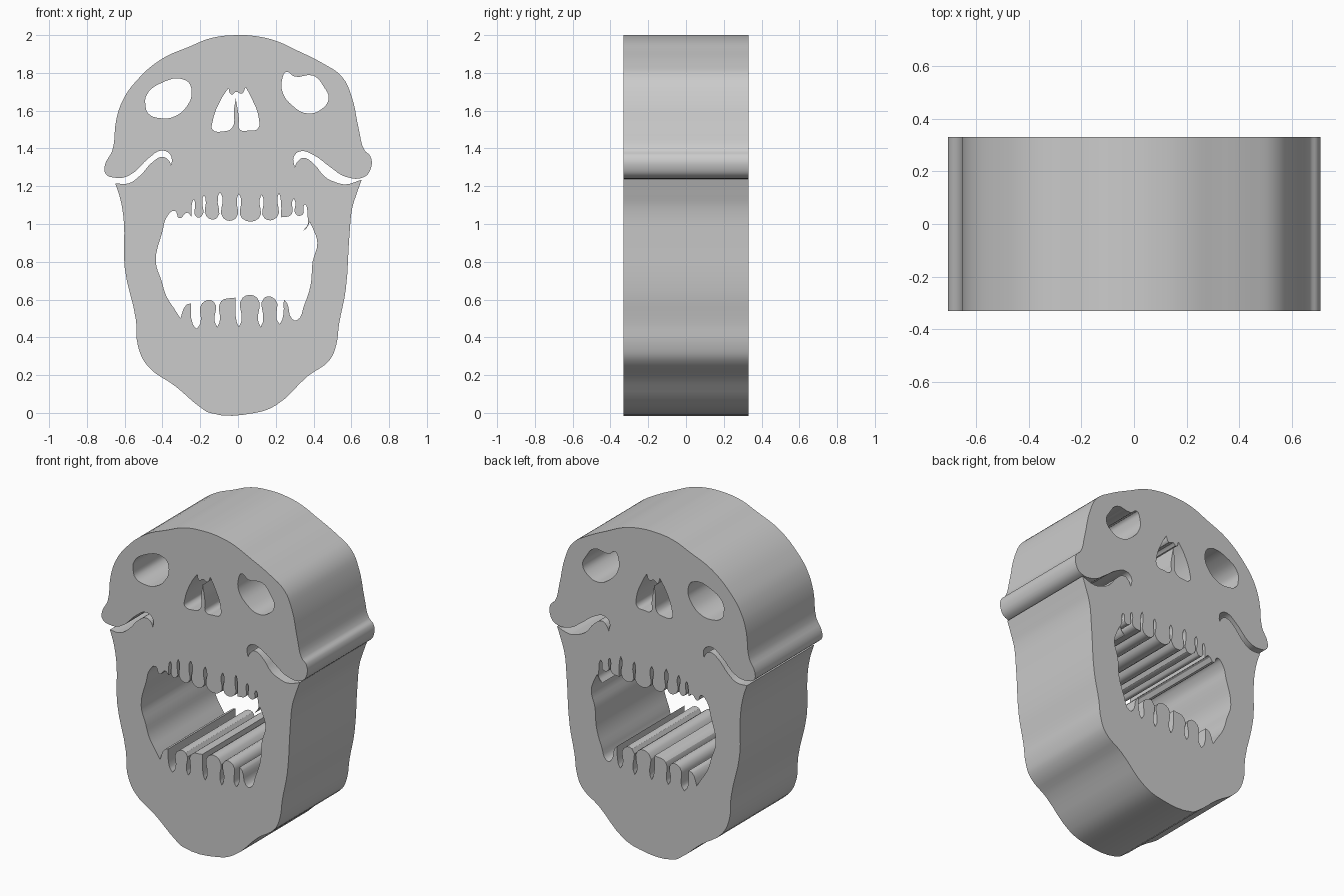
import bpy
import bmesh
import math
from mathutils import Vector

HALF_DEPTH = 0.33
SHARP_TURN = math.radians(100)

default_cube = bpy.data.objects.get("Cube")
if default_cube:
    bpy.data.objects.remove(default_cube, do_unlink=True)


def make_material(name, colour):
    material = bpy.data.materials.new(name)
    material.use_nodes = True
    material.diffuse_color = colour
    shader = material.node_tree.nodes["Principled BSDF"]
    shader.inputs["Base Color"].default_value = colour
    return material


def add_closed_spline(curve, points):
    """Smooth closed loop; only very tight turns stay as sharp corners."""
    spline = curve.splines.new("BEZIER")
    spline.bezier_points.add(len(points) - 1)
    spline.use_cyclic_u = True
    for index, point in enumerate(points):
        here = Vector(point)
        before = here - Vector(points[index - 1])
        after = Vector(points[(index + 1) % len(points)]) - here
        sharp = before.angle(after) > SHARP_TURN
        handle = "VECTOR" if sharp else "AUTO"
        knot = spline.bezier_points[index]
        knot.co = here.to_3d()
        knot.handle_left_type = handle
        knot.handle_right_type = handle


def tooth_gaps(gaps, direction):
    """Rounded slots between teeth: centre, opening height, tip height, half width."""
    path = []
    for centre, opening, tip, half_width in gaps:
        side = half_width * direction
        shoulder = tip + (opening - tip) * 0.2
        path += [(centre - side * 1.5, opening),
                 (centre - side, shoulder),
                 (centre, tip),
                 (centre + side, shoulder),
                 (centre + side * 1.5, opening)]
    return path


# Cranium, clockwise from the left cheek lobe to the right one
cranium = [
    (-.65, 1.245), (-.7, 1.265), (-.705, 1.31), (-.665, 1.39), (-.645, 1.55),
    (-.61, 1.655), (-.545, 1.75), (-.41, 1.87), (-.255, 1.94), (-.14, 1.985),
    (0, 2), (.09, 1.995), (.2, 1.97), (.31, 1.92), (.45, 1.85), (.55, 1.78),
    (.6, 1.68), (.64, 1.5), (.67, 1.39), (.7, 1.36), (.705, 1.3), (.67, 1.25),
]

# Hinge grooves that run in from each side between cranium and jaw
hinge_groove_a = [
    (.57, 1.25), (.49, 1.3), (.4, 1.365), (.33, 1.385), (.295, 1.355),
    (.3, 1.3), (.315, 1.33), (.345, 1.35), (.4, 1.32), (.46, 1.25),
    (.52, 1.22), (.57, 1.21),
]
hinge_groove_b = [
    (-.58, 1.215), (-.52, 1.255), (-.45, 1.33), (-.4, 1.355), (-.365, 1.335),
    (-.355, 1.31), (-.35, 1.34), (-.365, 1.375), (-.41, 1.388), (-.465, 1.355),
    (-.58, 1.255),
]

# Lower jaw and chin
jaw = [
    (.655, 1.235), (.63, 1.165), (.605, 1.085), (.59, .94), (.57, .65),
    (.535, .47), (.52, .36), (.485, .28), (.37, .195), (.2, .04), (.09, 0),
    (-.15, 0), (-.2, .03), (-.33, .14), (-.48, .25), (-.53, .355),
    (-.54, .49), (-.6, .77), (-.605, 1.02), (-.625, 1.14), (-.65, 1.215),
]

# Mouth opening with the gaps of both tooth rows
upper_gaps = [
    (-.235, 1.04, 1.13, .008), (-.18, 1.04, 1.155, .009),
    (-.095, 1.03, 1.17, .012), (.005, 1.03, 1.16, .011),
    (.125, 1.03, 1.155, .01), (.217, 1.035, 1.165, .008),
    (.295, 1.05, 1.135, .008), (.355, 1.05, 1.105, .008),
]
lower_gaps = [
    (.22, .6, .47, .015), (.12, .61, .455, .013), (.005, .61, .455, .013),
    (-.11, .59, .455, .013), (-.22, .58, .445, .02),
]
mouth = [(-.435, .8), (-.4, .96), (-.375, 1.04), (-.335, 1.07), (-.31, 1.03),
         (-.27, 1.06)]
mouth += tooth_gaps(upper_gaps, 1)
mouth += [(.37, 1), (.345, .965), (.36, .975), (.38, 1.01), (.395, .98),
          (.42, .9), (.395, .8), (.385, .68), (.35, .57), (.31, .49),
          (.285, .5), (.26, .58)]
mouth += tooth_gaps(lower_gaps, -1)
mouth += [(-.275, .57), (-.305, .5), (-.33, .54), (-.38, .62), (-.405, .7)]

# Eye sockets and the nose opening with its thin septum
eye_socket_a = [
    (-.49, 1.63), (-.485, 1.68), (-.42, 1.74), (-.275, 1.76), (-.245, 1.7),
    (-.27, 1.625), (-.335, 1.57), (-.41, 1.56), (-.475, 1.585),
]
eye_socket_b = [
    (.235, 1.77), (.255, 1.805), (.3, 1.78), (.4, 1.785), (.455, 1.725),
    (.48, 1.665), (.445, 1.61), (.37, 1.585), (.29, 1.625), (.235, 1.7),
]
nose = [
    (-.135, 1.5), (-.135, 1.54), (-.09, 1.66), (-.05, 1.72), (-.035, 1.685),
    (-.01, 1.7), (.02, 1.69), (.04, 1.725), (.07, 1.67), (.11, 1.56),
    (.105, 1.505), (.06, 1.495), (.01, 1.5), (.005, 1.56), (-.012, 1.665),
    (-.022, 1.6), (-.03, 1.51), (-.08, 1.49),
]

# Fill the outline around its openings and extrude it into a slab
outline = cranium + hinge_groove_a + jaw + hinge_groove_b
curve = bpy.data.curves.new("skull_profile", "CURVE")
curve.dimensions = "2D"
curve.fill_mode = "BOTH"
curve.resolution_u = 4
curve.extrude = HALF_DEPTH
for loop in (outline, mouth, eye_socket_a, eye_socket_b, nose):
    add_closed_spline(curve, loop)

skull = bpy.data.objects.new("skull_slab", curve)
bpy.context.collection.objects.link(skull)
skull.rotation_euler.x = math.pi / 2

bpy.ops.object.select_all(action="DESELECT")
skull.select_set(True)
bpy.context.view_layer.objects.active = skull
bpy.ops.object.convert(target="MESH")
bpy.ops.object.transform_apply(location=False, rotation=True, scale=False)

# Weld the caps to the walls so the solid is closed
mesh = skull.data
solid = bmesh.new()
solid.from_mesh(mesh)
bmesh.ops.remove_doubles(solid, verts=solid.verts, dist=0.0002)
bmesh.ops.recalc_face_normals(solid, faces=solid.faces)
solid.to_mesh(mesh)
solid.free()

mesh.materials.clear()
mesh.materials.append(make_material("plain grey", (0.6, 0.6, 0.6, 1)))
bpy.ops.object.shade_smooth_by_angle(angle=math.radians(30))
